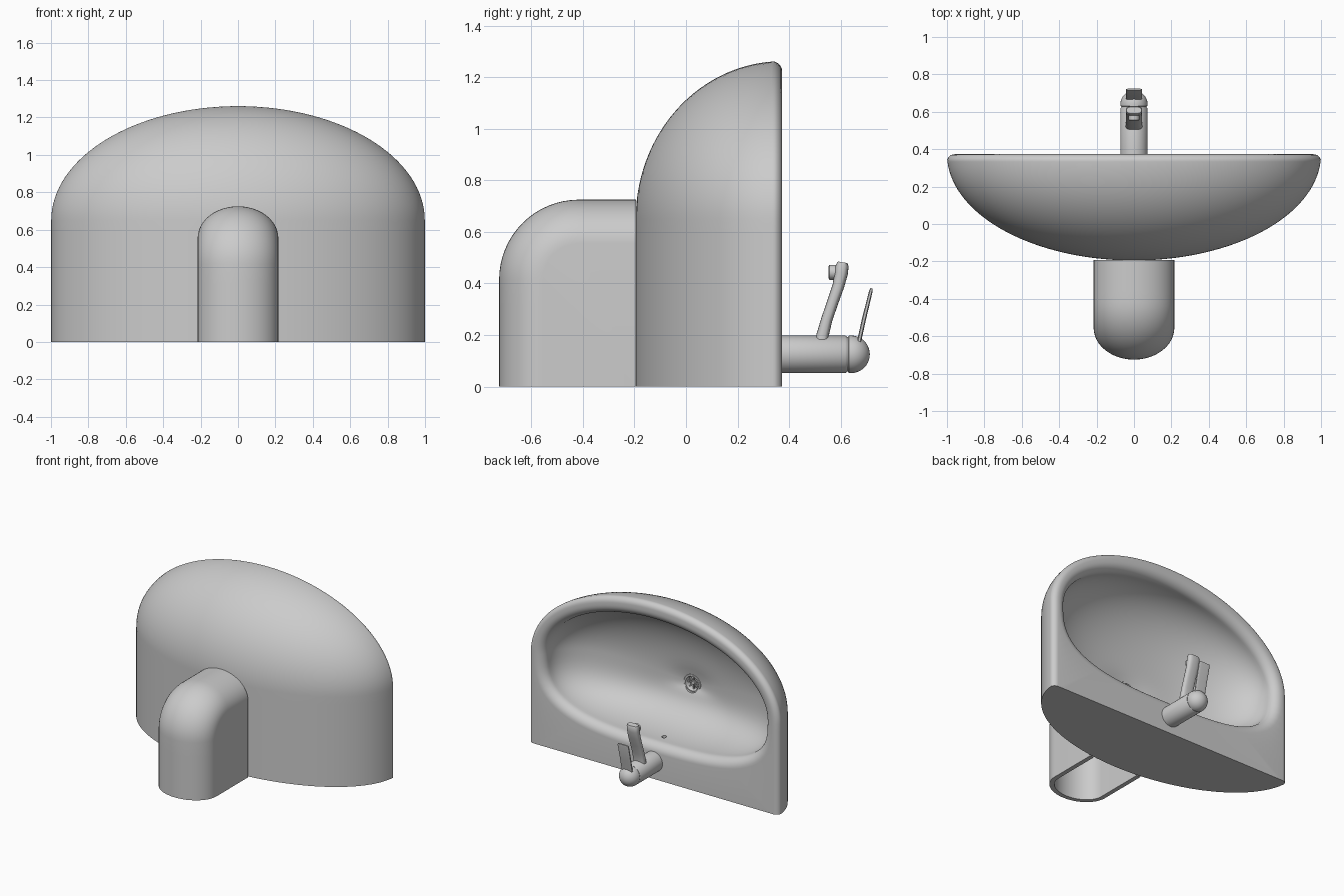
import bpy, bmesh, math
from mathutils import Vector, Matrix
from math import sin, cos, exp, pi, radians

old = bpy.data.objects.get("Cube")
if old:
    bpy.data.objects.remove(old, do_unlink=True)

GREY = (0.6, 0.6, 0.6, 1)
ceramic = bpy.data.materials.new("light_grey")
ceramic.use_nodes = True
ceramic.diffuse_color = GREY
ceramic.node_tree.nodes["Principled BSDF"].inputs["Base Color"].default_value = GREY


def select(obj):
    bpy.ops.object.select_all(action='DESELECT')
    obj.select_set(True)
    bpy.context.view_layer.objects.active = obj


def smooth(obj, angle):
    select(obj)
    bpy.ops.object.shade_smooth_by_angle(angle=radians(angle))


def apply_modifiers(obj):
    select(obj)
    for mod in list(obj.modifiers):
        bpy.ops.object.modifier_apply(modifier=mod.name)


def finish(name, bm, angle=35):
    """Turn a bmesh into a clean, smooth-shaded object."""
    bmesh.ops.remove_doubles(bm, verts=bm.verts, dist=0.0004)
    bmesh.ops.dissolve_degenerate(bm, edges=bm.edges, dist=0.0001)
    bmesh.ops.recalc_face_normals(bm, faces=bm.faces)
    mesh = bpy.data.meshes.new(name)
    bm.to_mesh(mesh)
    bm.free()
    mesh.materials.append(ceramic)
    obj = bpy.data.objects.new(name, mesh)
    bpy.context.collection.objects.link(obj)
    smooth(obj, angle)
    return obj


def loft(rings, closed=True, caps=False):
    """Skin a list of equally long point rings."""
    bm = bmesh.new()
    rows = [[bm.verts.new(p) for p in ring] for ring in rings]
    n = len(rows[0])
    for a, b in zip(rows, rows[1:]):
        for i in range(n if closed else n - 1):
            j = (i + 1) % n
            bm.faces.new((a[i], a[j], b[j], b[i]))
    if caps:
        bm.faces.new(rows[0])
        bm.faces.new(rows[-1])
    return bm


def lathe(name, profile, centre, segments=32):
    """Revolve (radius, y) points around a y axis through centre (x, z)."""
    rings = [[(centre[0] + r * cos(2 * pi * i / segments), y,
               centre[1] + r * sin(2 * pi * i / segments))
              for i in range(segments)] for r, y in profile]
    return finish(name, loft(rings))


def bar(name, path, power):
    """Rounded bar through (y, z, half width, half thickness) stations."""
    rings = []
    for k, (y, z, w, t) in enumerate(path):
        a, b = path[max(k - 1, 0)], path[min(k + 1, len(path) - 1)]
        along = Vector((0, b[0] - a[0], b[1] - a[1])).normalized()
        side = Vector((0, along.z, -along.y))
        ring = []
        for i in range(24):
            c, s = cos(2 * pi * i / 24), sin(2 * pi * i / 24)
            x = math.copysign(abs(c) ** power, c) * w
            d = math.copysign(abs(s) ** power, s) * t
            ring.append(Vector((x, y, z)) + side * d)
        rings.append(ring)
    return finish(name, loft(rings, caps=True))


# --- Basin: arched outer shell, rolled rim and oval bowl in one skin ---
MID, RISE, BACK, DEPTH = 0.65, 0.612, 0.373, 0.568
EDGE, LIP, WELL = 0.04, 0.065, -0.08
DRAIN = (0, 0.52)


def arch(rx, rz, y):
    pts = [(rx * cos(pi * i / 64), y, MID + rz * sin(pi * i / 64)) for i in range(65)]
    pts += [(-rx, y, MID * (1 - i / 12)) for i in range(1, 13)]
    pts += [(rx * (i / 20 - 1), y, 0) for i in range(1, 41)]
    pts += [(rx, y, MID * i / 12) for i in range(1, 12)]
    return pts


directions = [Vector((p[0], p[2] - MID)) for p in arch(1, RISE, 0)]


def oval(scale, grow, y, cz):
    """Elliptical above the middle, squarer and shallower below."""
    ring = []
    for d in directions:
        n, w, h = (2, 0.885, 0.485) if d.y >= 0 else (3, 0.885, 0.395)
        w, h = scale * w + grow, scale * h + grow
        k = ((abs(d.x) / w) ** n + (abs(d.y) / h) ** n) ** (-1 / n)
        ring.append((d.x * k, y, cz + d.y * k))
    return ring


rings = []
last = math.acos(EDGE / DEPTH)
for i in range(29):
    a = last * i / 28
    rings.append(arch(sin(a), RISE * sin(a), BACK - DEPTH * cos(a)))
for i in range(1, 7):
    a = pi / 2 * i / 6
    o = EDGE * (1 - cos(a))
    rings.append(arch(1 - o, RISE - o, BACK - EDGE * (1 - sin(a))))
for i in range(9):
    a = pi / 2 * i / 8
    rings.append(oval(1, LIP * (1 - sin(a)), BACK - LIP * (1 - cos(a)), MID))
for i in range(1, 29):
    a = pi / 2 * i / 28
    s = cos(a) ** 0.8
    dimple = 0.025 * exp(-(s / 0.16) ** 2)
    y = BACK - LIP - (BACK - LIP - WELL - 0.025) * sin(a) - dimple
    rings.append(oval(s, 0, y, MID + (DRAIN[1] - MID) * (1 - s)))
basin = finish("basin", loft(rings), 50)


# Drain well and overflow hole
def cut(name, radius, depth, matrix):
    bm = bmesh.new()
    bmesh.ops.create_cone(bm, cap_ends=True, segments=32, radius1=radius,
                          radius2=radius, depth=depth, matrix=matrix)
    cutter = finish(name, bm)
    cutter.hide_render = True
    mod = basin.modifiers.new(name, 'BOOLEAN')
    mod.operation = 'DIFFERENCE'
    mod.object = cutter
    apply_modifiers(basin)
    bpy.data.objects.remove(cutter, do_unlink=True)


cut("drain_cutter", 0.06, 0.08,
    Matrix.Translation((0, WELL + 0.01, DRAIN[1])) @ Matrix.Rotation(pi / 2, 4, 'X'))
cut("overflow_cutter", 0.016, 0.1, Matrix.Translation((0, 0.25, 0.26)))
smooth(basin, 50)

# --- Drain fitting: flange, spokes and hub ---
lathe("drain_flange", [(0.046, WELL - 0.028), (0.046, WELL + 0.002), (0.052, WELL + 0.011),
                       (0.064, WELL + 0.011), (0.072, WELL + 0.002), (0.06, WELL - 0.005),
                       (0.06, WELL - 0.028)], DRAIN)
lathe("drain_hub", [(0, WELL + 0.002), (0.012, WELL), (0.016, WELL - 0.007),
                    (0.016, WELL - 0.02), (0, WELL - 0.02)], DRAIN, 20)
bm = bmesh.new()
for i in range(4):
    m = (Matrix.Translation((0, WELL - 0.01, DRAIN[1])) @ Matrix.Rotation(pi * i / 4, 4, 'Y')
         @ Matrix.Diagonal((0.096, 0.01, 0.008, 1)))
    bmesh.ops.create_cube(bm, size=1, matrix=m)
finish("drain_spokes", bm)

# --- Hollow shroud: U section swept around a bend, sides closing on one corner ---
END, FRONT, TOP, BEND, ROUND, HALF = -0.193, -0.725, 0.725, 0.31, 0.17, 0.216
path = [(FRONT, (TOP - BEND) * i / 4, -1, 0) for i in range(4)]
for i in range(17):
    a = pi / 2 * i / 16
    path.append((FRONT + BEND * (1 - cos(a)), TOP - BEND + BEND * sin(a), -cos(a), sin(a)))
path += [(FRONT + BEND + (END - FRONT - BEND) * i / 4, TOP, 0, 1) for i in range(1, 5)]
rings = []
for y, z, ny, nz in path:
    ring = [(HALF, END, 0)]
    for i in range(25):
        a = pi * i / 24
        d = ROUND * (1 - sin(a))
        ring.append((HALF * cos(a), y - ny * d, z - nz * d))
    ring.append((-HALF, END, 0))
    rings.append(ring)
shroud = finish("pipe_shroud", loft(rings, closed=False), 50)
# Make the skin face outward before thickening it inward
front_face = min(shroud.data.polygons, key=lambda p: p.center.y)
if front_face.normal.y > 0:
    shroud.data.flip_normals()
solid = shroud.modifiers.new("wall", 'SOLIDIFY')
solid.thickness = 0.032
solid.offset = -1
apply_modifiers(shroud)
smooth(shroud, 50)

# --- Tap ---
AXIS = (0, 0.125)
R = 0.073
lathe("tap_body", [(0, 0.36), (R, 0.36), (R, 0.618), (R - 0.004, 0.624), (0, 0.624)], AXIS)
dome = [(0, 0.622), (R - 0.006, 0.622), (R - 0.006, 0.628), (R, 0.632), (R, 0.64)]
dome += [(R * cos(pi / 2 * i / 10), 0.64 + R * sin(pi / 2 * i / 10)) for i in range(1, 11)]
lathe("tap_dome", dome, AXIS)
bar("tap_spout", [(0.526, 0.16, 0.046, 0.028), (0.53, 0.2, 0.045, 0.024),
                  (0.546, 0.26, 0.044, 0.022), (0.57, 0.33, 0.044, 0.022),
                  (0.591, 0.39, 0.044, 0.023), (0.602, 0.44, 0.044, 0.026),
                  (0.606, 0.47, 0.044, 0.025), (0.608, 0.482, 0.04, 0.018)], 0.7)
lathe("tap_nozzle", [(0, 0.6), (0.029, 0.6), (0.029, 0.556), (0.022, 0.553),
                     (0.022, 0.565), (0, 0.565)], (0, 0.443), 24)
bar("tap_lever", [(0.667, 0.155, 0.042, 0.008), (0.69, 0.26, 0.043, 0.008),
                  (0.717, 0.37, 0.044, 0.007), (0.72, 0.381, 0.04, 0.004)], 0.5)
